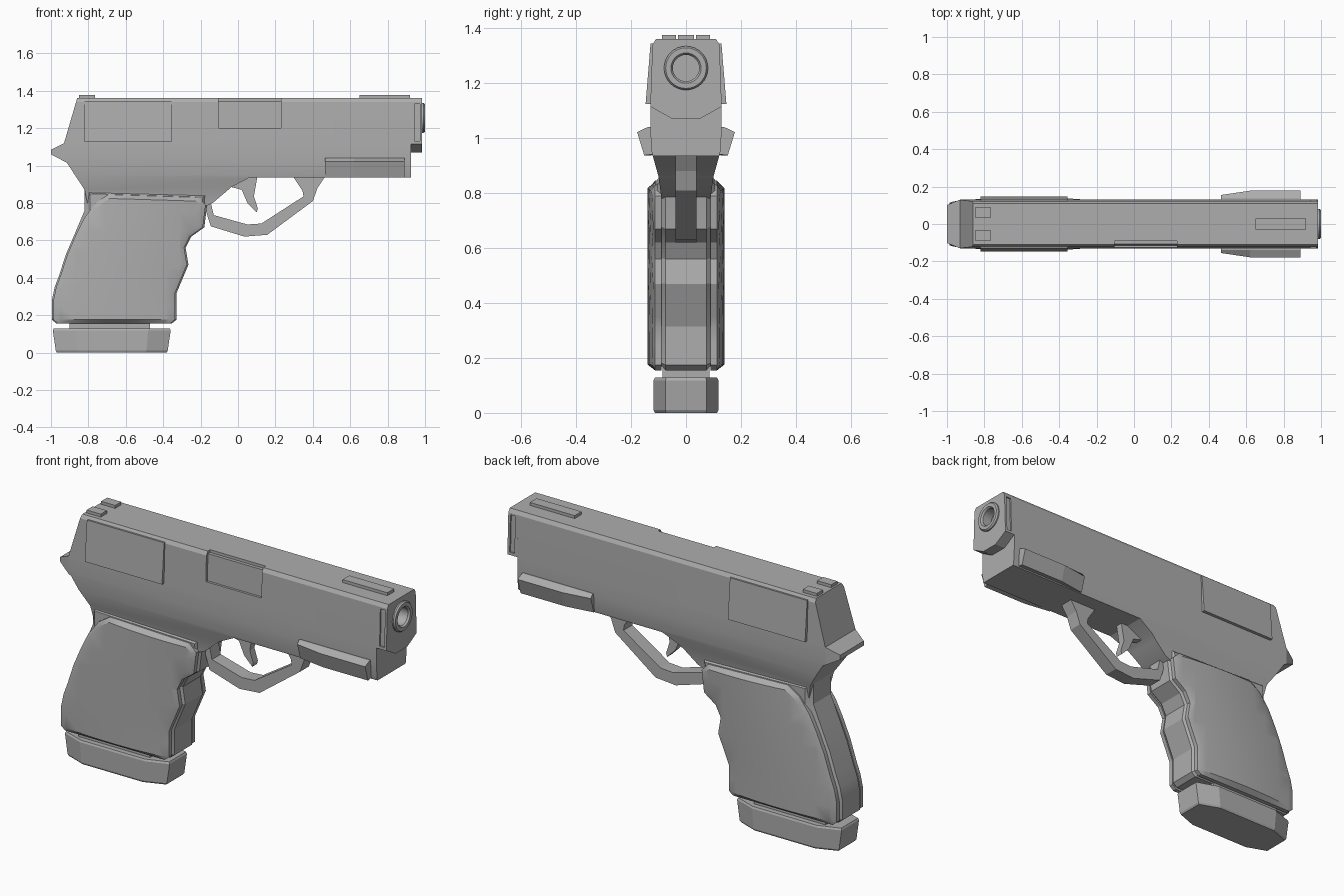
import bpy, bmesh, math
from mathutils import Vector

if "Cube" in bpy.data.objects:
    bpy.data.objects.remove(bpy.data.objects["Cube"])

grey = bpy.data.materials.new("gunmetal_grey")
grey.diffuse_color = (0.42, 0.42, 0.42, 1)
grey.use_nodes = True
grey.node_tree.nodes["Principled BSDF"].inputs["Base Color"].default_value = grey.diffuse_color


def interp(table, v):
    """Piecewise linear lookup."""
    if v <= table[0][0]:
        return table[0][1]
    for (a, fa), (b, fb) in zip(table, table[1:]):
        if v <= b:
            return fa + (fb - fa) * (v - a) / (b - a)
    return table[-1][1]


def finish(bm, name, smooth=None):
    bmesh.ops.recalc_face_normals(bm, faces=bm.faces[:])
    me = bpy.data.meshes.new(name)
    bm.to_mesh(me)
    bm.free()
    me.materials.append(grey)
    ob = bpy.data.objects.new(name, me)
    bpy.context.collection.objects.link(ob)
    if smooth:
        bpy.ops.object.select_all(action='DESELECT')
        ob.select_set(True)
        bpy.context.view_layer.objects.active = ob
        bpy.ops.object.shade_smooth_by_angle(angle=math.radians(smooth))
    return ob


def prism(pts, a, b, axis='y'):
    """Extrude an (x, z) outline along y, a (y, z) outline along x, or an (x, y) outline along z."""
    bm = bmesh.new()
    place = {'y': lambda p, d: (p[0], d, p[1]),
             'x': lambda p, d: (d, p[0], p[1]),
             'z': lambda p, d: (p[0], p[1], d)}[axis]
    lo = [bm.verts.new(place(p, a)) for p in pts]
    hi = [bm.verts.new(place(p, b)) for p in pts]
    n = len(pts)
    bm.faces.new(lo)
    bm.faces.new(hi)
    for i in range(n):
        bm.faces.new((lo[i], lo[(i + 1) % n], hi[(i + 1) % n], hi[i]))
    bmesh.ops.recalc_face_normals(bm, faces=bm.faces[:])
    return bm


def slice_at(bm, axis, values):
    no = Vector((axis == 'x', 0, axis == 'z'))
    for v in values:
        bmesh.ops.bisect_plane(bm, geom=bm.verts[:] + bm.edges[:] + bm.faces[:],
                               plane_co=no * v, plane_no=no, dist=1e-5)


def box(name, x0, x1, y0, y1, z0, z1):
    return finish(prism([(x0, z0), (x1, z0), (x1, z1), (x0, z1)], y0, y1), name)


def cut(ob, cutter):
    cutter.hide_render = True
    cutter.hide_viewport = True
    m = ob.modifiers.new("cut", 'BOOLEAN')
    m.operation = 'DIFFERENCE'
    m.solver = 'EXACT'
    m.object = cutter


# Slide and frame: side outline, width varying with height
WIDTH = [(0.75, 0.085), (0.86, 0.1), (0.95, 0.125), (1.03, 0.13),
         (1.11, 0.13), (1.34, 0.122), (1.36, 0.11)]
body_pts = [(-0.86, 1.36), (-0.93, 1.12), (-1.0, 1.085), (-1.0, 1.06), (-0.915, 1.015),
            (-0.82, 0.87), (-0.80, 0.77), (-0.2, 0.77), (-0.135, 0.80), (-0.035, 0.885),
            (0.06, 0.935), (0.925, 0.935), (0.925, 1.36)]
bm = prism(body_pts, -1, 1)
slice_at(bm, 'z', [w[0] for w in WIDTH[1:-1]])
slice_at(bm, 'x', [-0.93])
for v in bm.verts:
    taper = interp([(-1.0, 0.78), (-0.93, 1.0)], v.co.x)
    v.co.y *= interp(WIDTH, v.co.z) * taper
body = finish(bm, "slide_and_frame", 20)

# Ejection port recess
port = finish(prism([(-0.2, 1.2), (-0.114, 1.2), (-0.108, 1.345), (-0.09, 1.345),
                     (-0.09, 1.4), (-0.2, 1.4)], -0.105, 0.23, 'x'), "port_cutter")
cut(body, port)

# Muzzle block with a faceted underside
half = [(0.05, 1.07), (0.13, 1.115), (0.122, 1.34), (0.11, 1.36)]
nose_pts = half + [(-y, z) for y, z in reversed(half)]
nose = finish(prism(nose_pts, 0.925, 0.985, 'x'), "muzzle_block")
circle = [(0.076 * math.cos(i * math.tau / 32), 1.255 + 0.076 * math.sin(i * math.tau / 32))
          for i in range(32)]
cut(nose, finish(prism(circle, 0.935, 1.1, 'x'), "bore_cutter"))
for s, side in ((1, "left"), (-1, "right")):
    slot = [(s * 0.121, 1.13), (s * 0.114, 1.33), (s * 0.2, 1.33), (s * 0.2, 1.13)]
    cut(nose, finish(prism(slot, 0.943, 0.972, 'x'), "slot_cutter_" + side))

# Barrel: turned ring with a blind bore
ring = [(0.08, 0.93), (0.08, 0.992), (0.074, 1.0), (0.055, 1.0), (0.048, 0.99), (0.048, 0.935)]
bm = bmesh.new()
N = 32
rows = [[bm.verts.new((x, r * math.cos(i * math.tau / N), 1.255 + r * math.sin(i * math.tau / N)))
         for i in range(N)] for r, x in ring]
for p, q in zip(rows, rows[1:]):
    for i in range(N):
        bm.faces.new((p[i], p[(i + 1) % N], q[(i + 1) % N], q[i]))
bm.faces.new(rows[0])
bm.faces.new(rows[-1])
finish(bm, "barrel", 30)

# Sights
box("front_sight", 0.65, 0.92, -0.029, 0.029, 1.35, 1.376)
for s, side in ((1, "left"), (-1, "right")):
    box("rear_sight_" + side, -0.85, -0.765, s * 0.036, s * 0.088, 1.35, 1.376)

    # Rear slide plate following the slide's slope
    plate = [(s * 0.11, 1.125), (s * 0.147, 1.125), (s * 0.129, 1.345), (s * 0.1, 1.345)]
    finish(prism(plate, -0.82, -0.355, 'x'), "slide_plate_" + side)

    # Tilted lower side rail, narrowing toward the rear
    rail = [(s * 0.1, 1.04), (s * 0.14, 1.04), (s * 0.178, 1.022), (s * 0.152, 0.937), (s * 0.1, 0.945)]
    bm = prism(rail, 0.465, 0.89, 'x')
    slice_at(bm, 'x', [0.62])
    for v in bm.verts:
        if v.co.x < 0.5 and abs(v.co.y) > 0.145:
            v.co.y -= s * 0.023
    finish(bm, "side_rail_" + side)

# Grip core with chamfered straps
grip_pts = [(-0.70, 0.845), (-0.77, 0.80), (-0.83, 0.72), (-0.875, 0.63), (-0.92, 0.525),
            (-0.955, 0.417), (-0.98, 0.35), (-0.995, 0.28), (-0.995, 0.175), (-0.97, 0.155),
            (-0.355, 0.155), (-0.33, 0.175), (-0.33, 0.315), (-0.265, 0.47), (-0.28, 0.56),
            (-0.25, 0.62), (-0.18, 0.67), (-0.165, 0.79), (-0.205, 0.83)]
core_pts = [(-0.82, 0.88), (-0.82, 0.76)] + grip_pts[3:-1] + [(-0.15, 0.86)]
bm = prism(core_pts, -0.105, 0.105)
rim = [e for e in bm.edges if abs(e.verts[0].co.y - e.verts[1].co.y) < 1e-4]
bmesh.ops.bevel(bm, geom=rim, offset=0.03, segments=1, affect='EDGES')
finish(bm, "grip_core", 20)

# Bulged grip panels
CENTRE = [(0.155, -0.66), (0.3, -0.66), (0.63, -0.56), (0.85, -0.46)]
for s, side in ((1, "left"), (-1, "right")):
    bm = prism(grip_pts, s * 0.09, s * 0.113)
    for v in bm.verts:
        v.co.x += 0.008 if v.co.x < interp(CENTRE, v.co.z) else -0.008
    outer = [f for f in bm.faces if f.normal.y * s > 0.9]
    bmesh.ops.inset_region(bm, faces=outer, thickness=0.022, depth=0.0)
    for v in outer[0].verts:
        v.co.y = s * 0.12
    slice_at(bm, 'x', [-0.95 + 0.08 * i for i in range(10)])
    slice_at(bm, 'z', [0.25, 0.35, 0.45, 0.55, 0.65, 0.75])
    for v in bm.verts:
        if abs(v.co.y) > 0.1195:
            t = (v.co.x - interp(CENTRE, v.co.z)) / 0.31
            v.co.y = s * (0.12 + 0.02 * max(0, 1 - t * t))
    bmesh.ops.triangulate(bm, faces=[f for f in bm.faces if len(f.verts) > 4])
    finish(bm, "grip_panel_" + side, 25)

# Magazine neck and base pad
box("magazine_neck", -0.9, -0.47, -0.085, 0.085, 0.1, 0.17)
pad = [(-0.99, -0.075), (-0.87, -0.118), (-0.48, -0.118), (-0.36, -0.075)]
pad += [(x, -y) for x, y in reversed(pad)]
bm = prism(pad, 0.0, 0.128, 'z')
slice_at(bm, 'z', [0.01, 0.118])
for v in bm.verts:
    k = interp([(0.0, 0.93), (0.01, 0.95), (0.118, 1.0), (0.128, 0.985)], v.co.z)
    v.co.x = -0.675 + (v.co.x + 0.675) * k
    if v.co.z < 0.005 or v.co.z > 0.12:
        v.co.y *= 0.96
finish(bm, "magazine_base")

# Trigger guard
guard = [(-0.18, 0.79), (-0.16, 0.72), (-0.145, 0.675), (0.035, 0.62), (0.157, 0.63),
         (0.40, 0.81), (0.425, 0.88), (0.465, 0.94), (0.295, 0.94), (0.345, 0.865),
         (0.35, 0.835), (0.125, 0.69), (0.05, 0.685), (-0.13, 0.735), (-0.145, 0.80)]
finish(prism(guard, -0.038, 0.038), "trigger_guard")

# Trigger
trig = [(-0.035, 0.95), (-0.035, 0.885), (0.02, 0.87), (0.05, 0.80), (0.10, 0.75),
        (0.106, 0.77), (0.085, 0.835), (0.105, 0.95)]
finish(prism(trig, -0.02, 0.02), "trigger")
